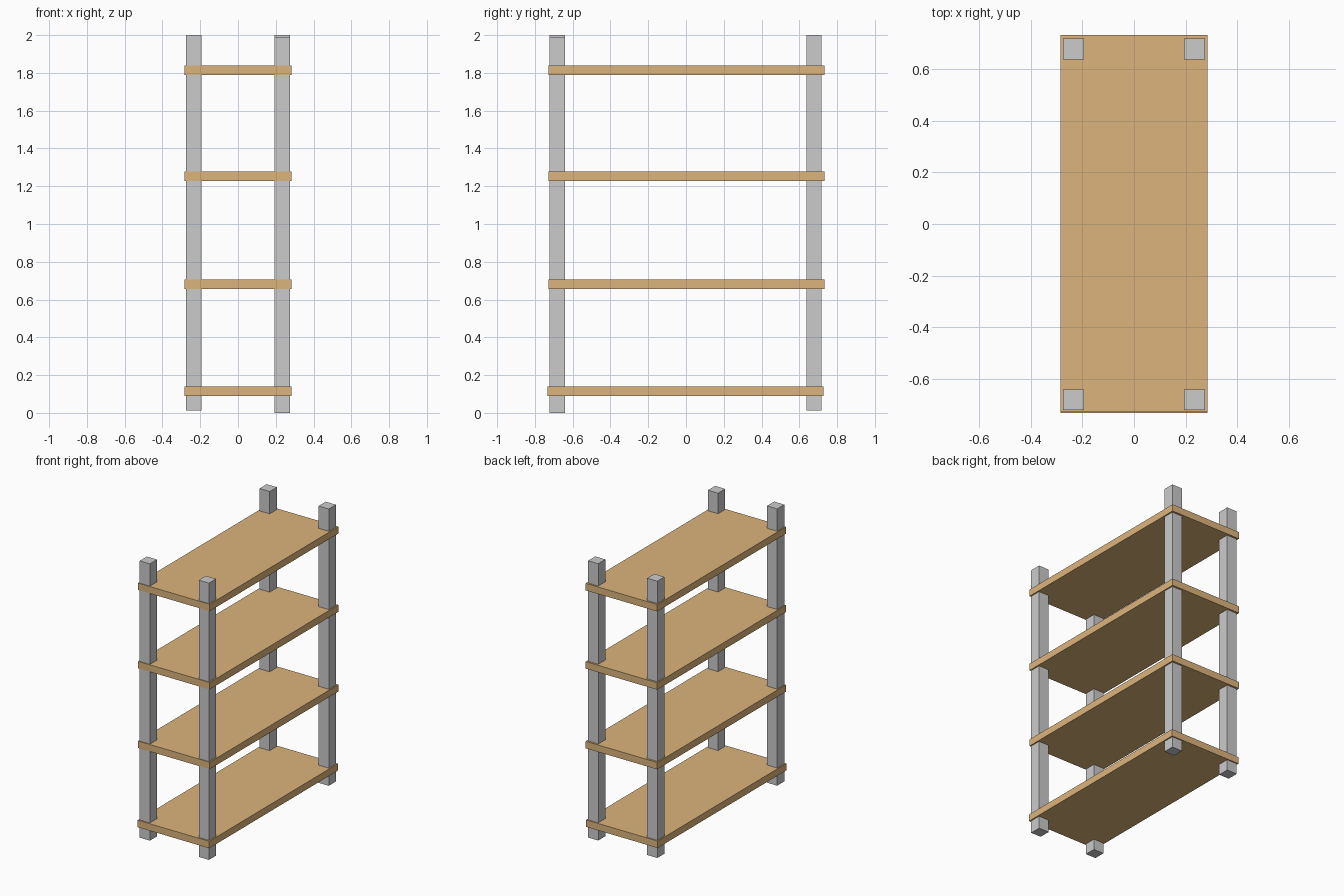
import bpy
import bmesh
from mathutils import Vector

if "Cube" in bpy.data.objects:
    bpy.data.objects.remove(bpy.data.objects["Cube"])


def box(name, lo, hi, material=None):
    """Axis-aligned box between two opposite corners."""
    lo, hi = Vector(lo), Vector(hi)
    bm = bmesh.new()
    bmesh.ops.create_cube(bm, size=1.0)
    bmesh.ops.scale(bm, vec=hi - lo, verts=bm.verts)
    mesh = bpy.data.meshes.new(name)
    bm.to_mesh(mesh)
    bm.free()
    obj = bpy.data.objects.new(name, mesh)
    obj.location = (lo + hi) / 2
    bpy.context.collection.objects.link(obj)
    if material:
        mesh.materials.append(material)
    return obj


wood = bpy.data.materials.new("wood")
wood.diffuse_color = (0.72, 0.46, 0.20, 1.0)
wood.use_nodes = True
wood.node_tree.nodes["Principled BSDF"].inputs["Base Color"].default_value = wood.diffuse_color

# Square corner posts; the front right one sits slightly lower
POST = 0.081
for side, x in (("left", -0.235), ("right", 0.234)):
    for end, y in (("front", -0.681), ("back", 0.678)):
        z = 0.0 if (side, end) == ("right", "front") else 0.013
        h = POST / 2
        box(f"{end}_{side}_post", (x - h, y - h, z), (x + h, y + h, z + 1.987))

# Four shelf boards; the lowest is shifted slightly forward
for i, z in enumerate((0.115, 0.681, 1.253, 1.815)):
    shift = -0.0025 if i == 0 else 0.0025
    box(f"shelf_{i + 1}", (-0.284, shift - 0.7295, z - 0.025),
        (0.284, shift + 0.7295, z + 0.025), wood)
